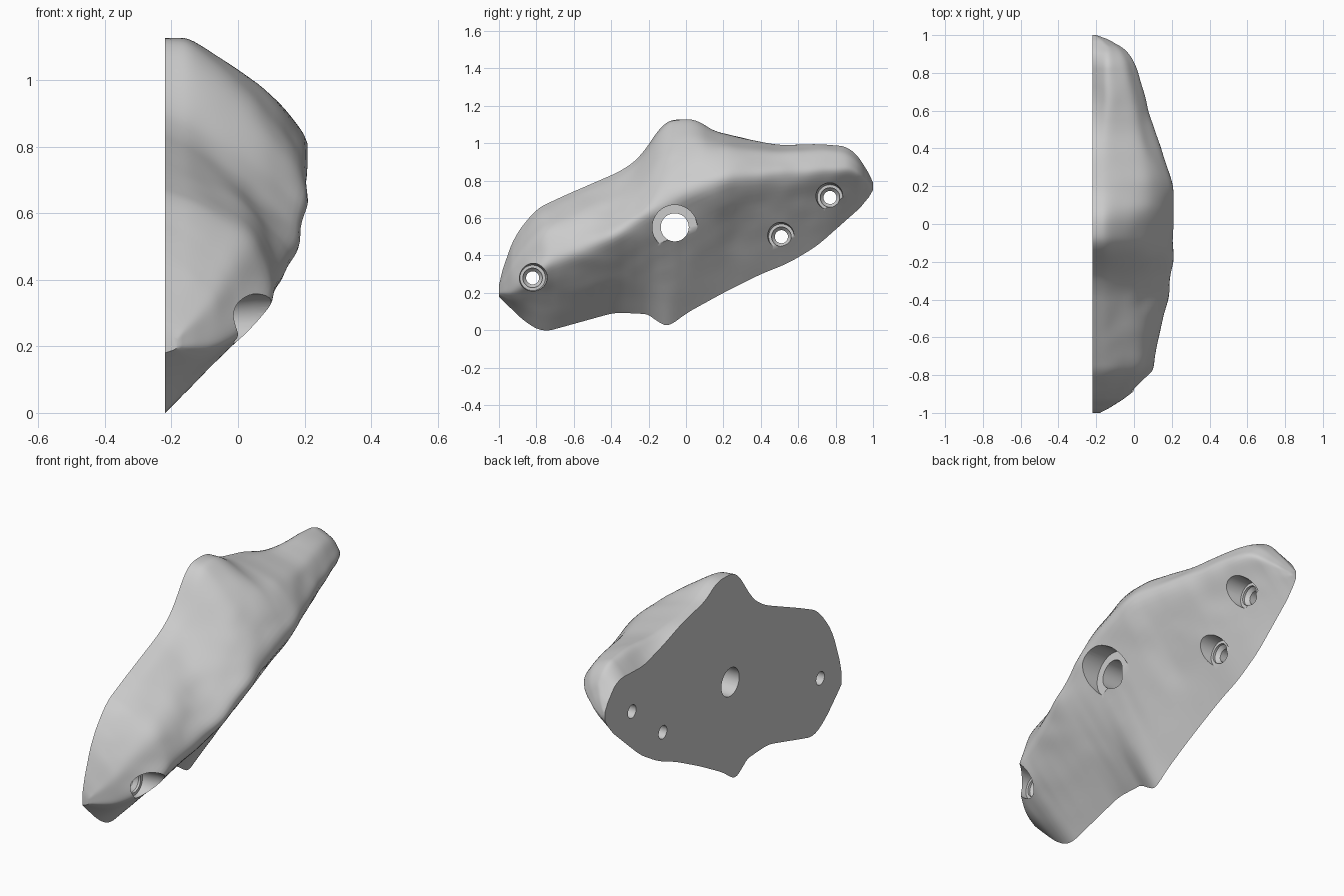
import bpy, bmesh, math
from mathutils import Vector, noise

cube = bpy.data.objects.get("Cube")
if cube:
    bpy.data.objects.remove(cube, do_unlink=True)

BACK = -0.22          # plane of the flat mounting face
STATIONS, STEPS = 150, 50

# Outline, ridge and shoulder curves, each as (y, value) points along the length
BOTTOM = [(-1, .18), (-.93, .11), (-.85, .035), (-.76, -.01), (-.65, .02), (-.38, .095), (-.18, .085),
          (-.13, .015), (-.09, .02), (0, .09), (.2, .2), (.4, .3), (.55, .36), (.7, .45), (.96, .68), (1, .75)]
TOP = [(-1, .24), (-.97, .37), (-.92, .5), (-.8, .65), (-.65, .72), (-.35, .85), (-.25, .92), (-.12, 1.11),
       (-.04, 1.14), (.06, 1.14), (.14, 1.08), (.3, 1.04), (.5, .995), (.7, 1.005), (.87, .99), (.95, .9), (1, .79)]
RIDGE_Z = [(-1, .2), (-.92, .2), (-.84, .27), (-.74, .36), (-.6, .42), (-.4, .5), (-.2, .63), (.1, .77),
           (.23, .82), (.9, .86), (1, .77)]
RIDGE_X = [(-1, -.18), (-.96, -.1), (-.88, .02), (-.78, .12), (-.65, .14), (-.4, .195), (-.2, .24), (0, .23),
           (.2, .24), (.3, .2), (.6, .09), (.8, .035), (.9, -.01), (.96, -.08), (1, -.2)]
SHOULDER_DROP = [(-1, .01), (-.95, .06), (-.8, .03), (-.3, .035), (-.1, .01), (.3, .015), (.5, 0), (1, 0)]
BACK_DROP = [(-.1, 0), (0, .015), (.35, .01), (.5, .03), (.68, .09), (.85, .07), (1, 0)]
UPPER_BULGE = [(-1, .01), (-.9, .045), (-.75, .05), (-.6, .04), (-.4, .015), (-.1, .025), (.12, .05), (.3, .04),
               (.8, .03), (1, 0)]
LOWER_BULGE = [(-1, .01), (-.7, .02), (-.4, .02), (-.2, .005), (.05, 0), (.25, -.02), (.5, .005), (.77, -.01), (1, .01)]


def linear(curve, y):
    for (a, va), (b, vb) in zip(curve, curve[1:]):
        if y <= b:
            return va + (vb - va) * max(0, y - a) / (b - a)
    return curve[-1][1]


def sample(curve, y, width=.02):
    """Interpolated value, softened except at the very tips."""
    d = min(width, (1 - abs(y)) * .5)
    return sum(linear(curve, y + k * d) for k in (-2, -1, 0, 1, 2)) / 5


def section(y):
    """Points of one cross-section, from the bottom edge over the ridge to the top edge."""
    low, high = sample(BOTTOM, y), sample(TOP, y)
    ridge = Vector((sample(RIDGE_X, y), min(max(sample(RIDGE_Z, y), low + .01), high - .02)))
    base = Vector((BACK, sample(BOTTOM, y, .08)))
    shoulder = Vector((BACK + min(.08, (ridge.x - BACK) / 2), high - sample(SHOULDER_DROP, y)))
    bulge = sample(UPPER_BULGE, y)
    keys = [Vector((BACK, low)),
            (base + ridge) / 2 + Vector((sample(LOWER_BULGE, y), 0)),
            ridge,
            (ridge + shoulder) / 2 + Vector((bulge, bulge)),
            shoulder,
            Vector((BACK, high - sample(BACK_DROP, y)))]
    spans = len(keys) - 1
    pts = []
    for i in range(STEPS + 1):
        t = i / STEPS * spans
        k = min(int(t), spans - 1)
        pts.append(keys[k].lerp(keys[k + 1], t - k))
    for _ in range(7):      # round the ridge and shoulder
        pts = [pts[0]] + [(a + b * 2 + c) / 4 for a, b, c in zip(pts, pts[1:], pts[2:])] + [pts[-1]]
    out = []
    for i, p in enumerate(pts):
        fade = math.sin(math.pi * i / STEPS) * min(1, (1 - abs(y)) * 8)
        bump = noise.noise(Vector((p.x * 4, y * 4, p.y * 6)))
        bump += .5 * noise.noise(Vector((p.x * 9, y * 8, p.y * 12)))
        out.append((max(BACK, p.x + bump * fade * .012), y, p.y))
    return out


def make_object(name, bm):
    bmesh.ops.recalc_face_normals(bm, faces=bm.faces)
    mesh = bpy.data.meshes.new(name)
    bm.to_mesh(mesh)
    bm.free()
    obj = bpy.data.objects.new(name, mesh)
    bpy.context.collection.objects.link(obj)
    return obj


def add_bore(bm, y, z, profile, sides=48):
    """Stepped round cutter along x from (x, radius) points."""
    rings = []
    for x, r in profile:
        rings.append([bm.verts.new((x, y + r * math.cos(math.tau * k / sides), z + r * math.sin(math.tau * k / sides)))
                      for k in range(sides)])
    for a, b in zip(rings, rings[1:]):
        for k in range(sides):
            n = (k + 1) % sides
            bm.faces.new((a[k], a[n], b[n], b[k]))
    bm.faces.new(rings[0])
    bm.faces.new(rings[-1])


# Rock body lofted along its length, with a flat back
bm = bmesh.new()
loops = []
for s in range(STATIONS + 1):
    y = -math.cos(math.pi * s / STATIONS) * .5 + (2 * s / STATIONS - 1) * .5
    loops.append([bm.verts.new(p) for p in section(y)])
for a, b in zip(loops, loops[1:]):
    for i in range(STEPS + 1):
        n = (i + 1) % (STEPS + 1)
        bm.faces.new((a[i], a[n], b[n], b[i]))
bm.faces.new(loops[0])
bm.faces.new(loops[-1])
body = make_object("climbing_hold", bm)

# Bolt hole and three screw holes with stepped seats
bm = bmesh.new()
add_bore(bm, -.06, .55, [(-.4, .075), (.09, .075), (.09, .12), (.5, .12)])
for y, z, seat in ((-.82, .28, -.05), (.51, .5, -.145), (.77, .71, -.12)):
    add_bore(bm, y, z, [(-.4, .035), (seat - .02, .035), (seat, .052), (seat + .012, .052),
                        (seat + .012, .068), (seat + .1, .078), (.5, .078)])
cutter = make_object("hole_cutter", bm)
cutter.hide_render = True

drill = body.modifiers.new("holes", 'BOOLEAN')
drill.operation = 'DIFFERENCE'
drill.solver = 'EXACT'
drill.object = cutter
bpy.ops.object.select_all(action='DESELECT')
bpy.context.view_layer.objects.active = body
body.select_set(True)
bpy.ops.object.modifier_apply(modifier=drill.name)
bpy.data.objects.remove(cutter, do_unlink=True)

# Plain grey finish
grey = bpy.data.materials.new("stone_grey")
grey.use_nodes = True
colour = (.6, .6, .6, 1)
grey.diffuse_color = colour
grey.node_tree.nodes["Principled BSDF"].inputs["Base Color"].default_value = colour
body.data.materials.clear()
body.data.materials.append(grey)
bpy.ops.object.shade_smooth_by_angle(angle=math.radians(40))
